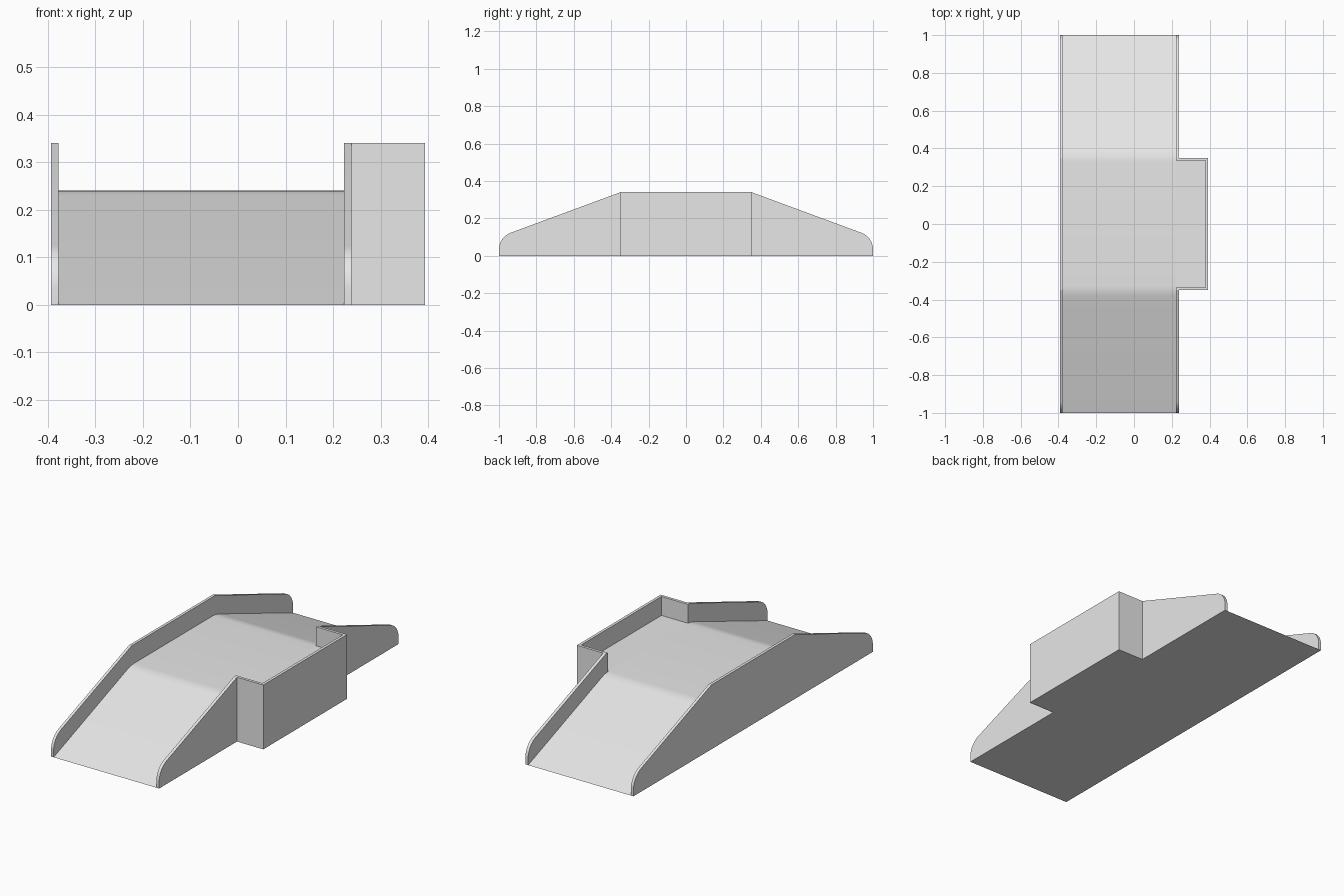
import bpy, bmesh, math
from mathutils import Vector

cube = bpy.data.objects.get("Cube")
if cube:
    bpy.data.objects.remove(cube, do_unlink=True)

grey = bpy.data.materials.new("light grey")
grey.use_nodes = True
grey.diffuse_color = (0.8, 0.8, 0.8, 1)
grey.node_tree.nodes["Principled BSDF"].inputs["Base Color"].default_value = (0.8, 0.8, 0.8, 1)

# Main dimensions
HALF_LEN, HALF_BAY = 1.0, 0.35
OUTER, INNER = 0.393, 0.378
WALL_IN, WALL_OUT = 0.223, 0.239
DECK_Z, RIM_Z = 0.24, 0.34
BAY_IN = HALF_BAY - 0.015


def fillet(before, corner, after, length, steps):
    """Circular arc rounding a corner, as (y, z) points."""
    c = Vector(corner)
    u = (Vector(before) - c).normalized()
    v = (Vector(after) - c).normalized()
    a, b = c + u * length, c + v * length
    w = math.sin(u.angle(v) / 2)
    points = []
    for i in range(steps + 1):
        t = i / steps
        k0, k1, k2 = (1 - t) ** 2, 2 * w * t * (1 - t), t * t
        points.append(tuple((a * k0 + c * k1 + b * k2) / (k0 + k1 + k2)))
    return points


def mirrored(half):
    """Close a front half profile with its reflection in y."""
    return half + [(-y, z) for y, z in reversed(half)]


def prism(name, profile, x0, x1):
    """Extrude a (y, z) profile from x0 to x1."""
    bm = bmesh.new()
    face = bm.faces.new([bm.verts.new((x0, y, z)) for y, z in profile])
    moved = bmesh.ops.extrude_face_region(bm, geom=[face])["geom"]
    verts = [g for g in moved if isinstance(g, bmesh.types.BMVert)]
    bmesh.ops.translate(bm, vec=(x1 - x0, 0, 0), verts=verts)
    bmesh.ops.recalc_face_normals(bm, faces=bm.faces)
    mesh = bpy.data.meshes.new(name)
    bm.to_mesh(mesh)
    bm.free()
    mesh.materials.append(grey)
    obj = bpy.data.objects.new(name, mesh)
    bpy.context.collection.objects.link(obj)
    bpy.ops.object.select_all(action="DESELECT")
    obj.select_set(True)
    bpy.context.view_layer.objects.active = obj
    bpy.ops.object.shade_smooth_by_angle(angle=math.radians(15))
    return obj


def block(name, x0, x1, y0, y1, height):
    return prism(name, [(y0, 0), (y1, 0), (y1, height), (y0, height)], x0, x1)


# Solid ramp deck with softly rounded bends
foot, bend = (-HALF_LEN, 0), (-0.355, DECK_Z)
prism("ramp_deck", mirrored([foot] + fillet(foot, bend, (0, DECK_Z), 0.03, 4)), -INNER, WALL_IN)

# Side wall profile: rounded nose, slope, then level rim
nose = fillet(foot, (-HALF_LEN, 0.1), (-HALF_BAY, RIM_Z), 0.066, 10)
wall = [foot] + nose + [(-HALF_BAY, RIM_Z)]
prism("right_wall", mirrored(wall), -OUTER, -INNER)

# Left walls beside the ramps, and the end walls of the side bay
for side, sign in (("front", 1), ("back", -1)):
    cheek = [(y * sign, z) for y, z in wall + [(-HALF_BAY, 0)]]
    prism(side + "_left_wall", cheek, WALL_IN, WALL_OUT)
    block(side + "_bay_wall", WALL_IN, OUTER, -HALF_BAY * sign, -BAY_IN * sign, RIM_Z)

# Side bay floor and outer wall
block("bay_deck", WALL_IN, INNER, -BAY_IN, BAY_IN, DECK_Z)
block("bay_outer_wall", INNER, OUTER, -BAY_IN, BAY_IN, RIM_Z)
